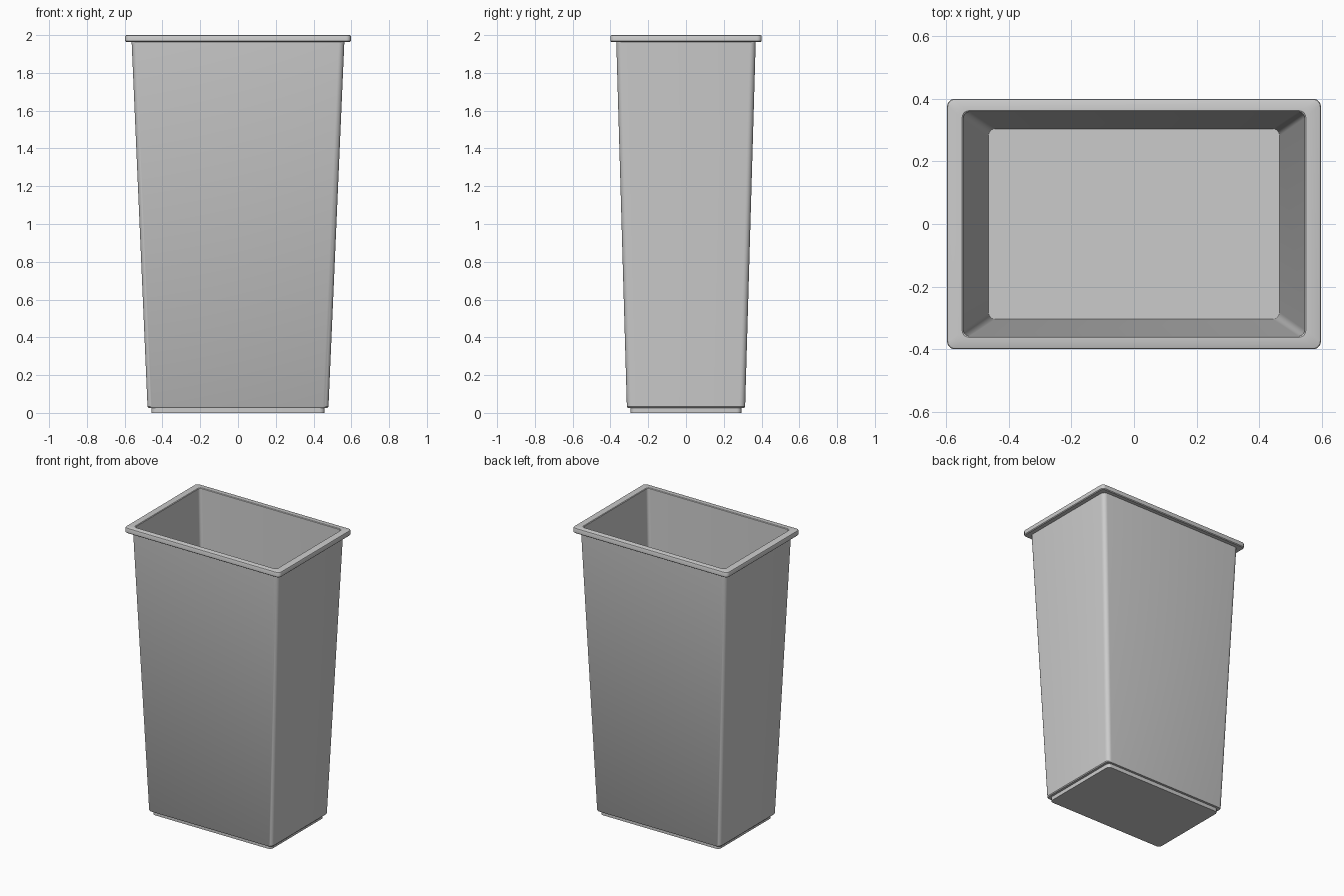
import bpy, bmesh, math

if "Cube" in bpy.data.objects:
    bpy.data.objects.remove(bpy.data.objects["Cube"])

SEG = 6  # segments per rounded corner


def ring(bm, hx, hy, r, z):
    """Rounded rectangle loop of vertices."""
    verts = []
    for i, (sx, sy) in enumerate(((1, 1), (-1, 1), (-1, -1), (1, -1))):
        for k in range(SEG + 1):
            a = math.radians(90 * (i + k / SEG))
            verts.append(bm.verts.new((sx * (hx - r) + r * math.cos(a),
                                       sy * (hy - r) + r * math.sin(a), z)))
    return verts


def loft(name, profile):
    """Skin the stacked loops and cap both ends."""
    bm = bmesh.new()
    rings = [ring(bm, *p) for p in profile]
    n = len(rings[0])
    for a, b in zip(rings, rings[1:]):
        for i in range(n):
            j = (i + 1) % n
            bm.faces.new((a[i], a[j], b[j], b[i]))
    bm.faces.new(rings[0][::-1])
    bm.faces.new(rings[-1])
    bmesh.ops.recalc_face_normals(bm, faces=bm.faces)
    mesh = bpy.data.meshes.new(name)
    bm.to_mesh(mesh)
    bm.free()
    obj = bpy.data.objects.new(name, mesh)
    bpy.context.collection.objects.link(obj)
    bpy.context.view_layer.objects.active = obj
    obj.select_set(True)
    bpy.ops.object.shade_smooth_by_angle(angle=math.radians(35))
    obj.select_set(False)
    return obj


# One continuous shell: (half x, half y, corner radius, z)
loft("bin_shell", [
    # stepped foot
    (0.458, 0.293, 0.025, 0.0),
    (0.458, 0.293, 0.025, 0.027),
    # tapered outer wall with softened lower edge
    (0.474, 0.309, 0.028, 0.027),
    (0.479, 0.313, 0.030, 0.033),
    (0.563, 0.369, 0.030, 1.963),
    # rim with small rounded edges
    (0.592, 0.395, 0.022, 1.963),
    (0.597, 0.400, 0.025, 1.968),
    (0.597, 0.400, 0.025, 1.994),
    (0.595, 0.398, 0.023, 1.998),
    (0.591, 0.394, 0.020, 2.0),
    # inner wall down to the floor
    (0.549, 0.362, 0.022, 2.0),
    (0.545, 0.358, 0.020, 1.996),
    (0.465, 0.304, 0.022, 0.04),
])
